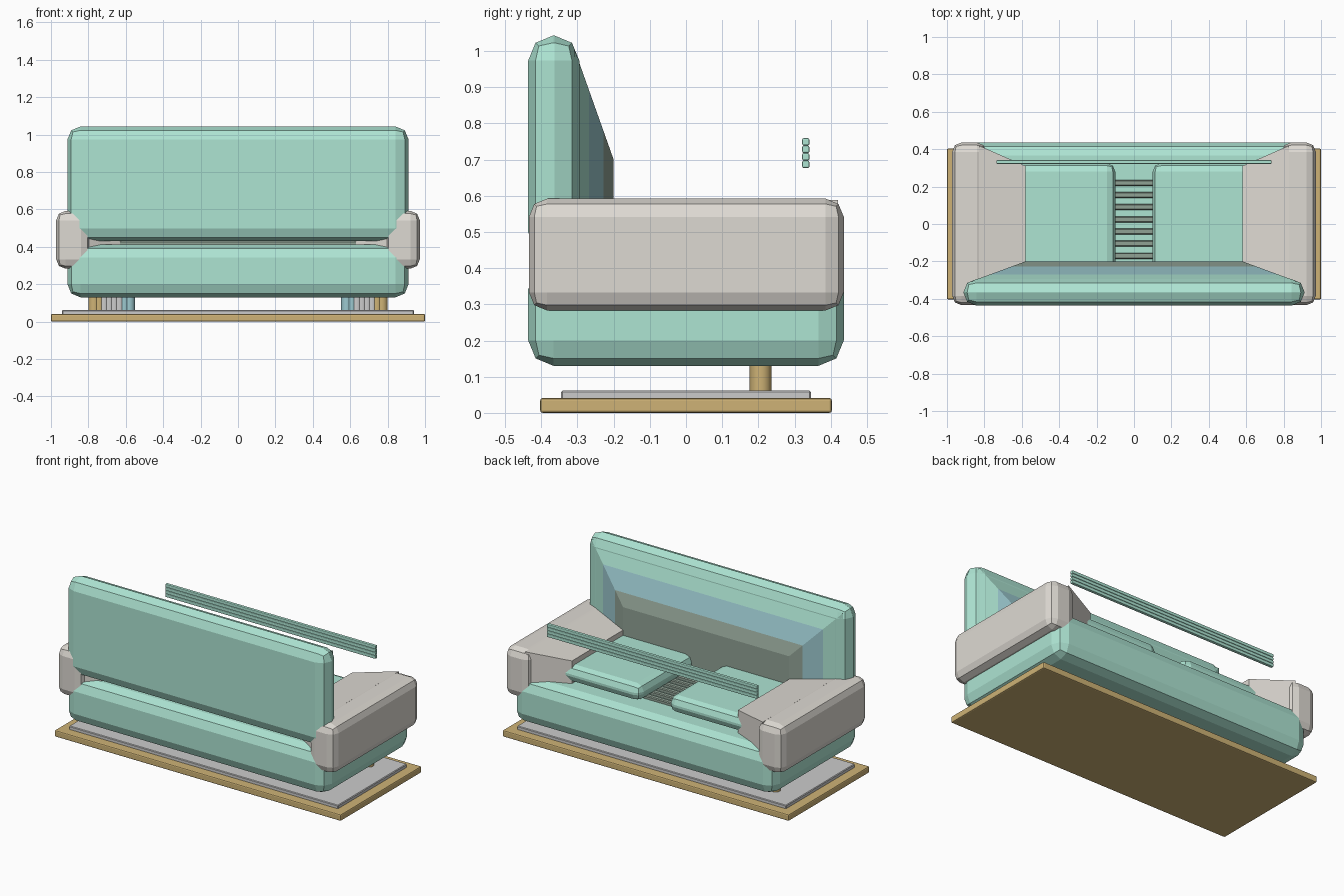
import bpy, bmesh

if "Cube" in bpy.data.objects:
    bpy.data.objects.remove(bpy.data.objects["Cube"])


def material(name, rgb):
    m = bpy.data.materials.new(name)
    m.diffuse_color = (*rgb, 1)
    m.use_nodes = True
    m.node_tree.nodes["Principled BSDF"].inputs["Base Color"].default_value = m.diffuse_color
    return m


MINT = material("mint_fabric", (0.42, 0.78, 0.65))
BLUE = material("blue_fabric", (0.33, 0.58, 0.62))
SAGE = material("sage_fabric", (0.28, 0.36, 0.30))
CREAM = material("cream_fabric", (0.73, 0.70, 0.65))
WOOD = material("wood", (0.62, 0.45, 0.18))


def finish(bm, name, mats):
    bmesh.ops.recalc_face_normals(bm, faces=bm.faces)
    me = bpy.data.meshes.new(name)
    bm.to_mesh(me)
    bm.free()
    for m in mats:
        me.materials.append(m)
    ob = bpy.data.objects.new(name, me)
    bpy.context.collection.objects.link(ob)
    return ob


def box(name, x, y, z, mat=None, bevel=0.0, seg=2):
    """Box from (min, max) ranges with rounded edges."""
    bm = bmesh.new()
    bmesh.ops.create_cube(bm, size=1)
    for v in bm.verts:
        for i, r in enumerate((x, y, z)):
            v.co[i] = r[0] if v.co[i] < 0 else r[1]
    if bevel:
        bmesh.ops.bevel(bm, geom=bm.edges[:], offset=bevel, segments=seg,
                        profile=0.5, affect='EDGES')
    return finish(bm, name, [mat] if mat else [])


def taper(name, start, end, axis, bands, mats):
    """Padded block shrinking between two boxes' end rectangles:
    start/end = (position, (u0, u1), (v0, v1))."""
    bm = bmesh.new()
    rings = []
    for k in range(bands + 1):
        t = k / bands
        mix = lambda a, b: a + (b - a) * t
        p = mix(start[0], end[0])
        u = [mix(a, b) for a, b in zip(start[1], end[1])]
        w = [mix(a, b) for a, b in zip(start[2], end[2])]
        ring = []
        for a, b in ((0, 0), (1, 0), (1, 1), (0, 1)):
            co = (p, u[a], w[b]) if axis == 'x' else (u[a], p, w[b])
            ring.append(bm.verts.new(co))
        rings.append(ring)
    bm.faces.new(rings[0])
    for k in range(bands):
        for i in range(4):
            j = (i + 1) % 4
            f = bm.faces.new((rings[k][i], rings[k][j],
                              rings[k + 1][j], rings[k + 1][i]))
            f.material_index = min(len(mats) - 1, k * len(mats) // bands)
    bm.faces.new(rings[-1]).material_index = len(mats) - 1
    return finish(bm, name, mats)


# Plinth: wooden board with a grey slab on top
box("base_board", (-1, 1), (-0.403, 0.403), (0, 0.041), WOOD, 0.007)
box("base_slab", (-0.94, 0.94), (-0.345, 0.345), (0.01, 0.062), None, 0.004, 1)

# Upholstered lower body
box("lower_body", (-0.912, 0.912), (-0.436, 0.436), (0.13, 0.412), MINT, 0.07)

# Backrest and its sloping inner padding
box("backrest", (-0.912, 0.912), (-0.436, -0.295), (0.43, 1.043), MINT, 0.069)
taper("backrest_padding", (-0.31, (-0.88, 0.88), (0.45, 1.01)),
      (-0.2, (-0.58, 0.58), (0.41, 0.70)), 'y', 8, [MINT, BLUE, SAGE])

# Slats under the cushions
for i in range(9):
    y = -0.3 + i * 0.065
    box(f"seat_slat_{i + 1}", (-0.77, 0.77), (y - 0.016, y + 0.016),
        (0.40, 0.432), SAGE, 0.005, 1)

for side, s in (("left", -1), ("right", 1)):
    # Arm with padding tapering inwards
    box(f"{side}_arm", sorted((s * 0.79, s * 0.972)), (-0.434, 0.436),
        (0.283, 0.592), CREAM, 0.05)
    taper(f"{side}_arm_padding", (s * 0.83, (-0.415, 0.42), (0.30, 0.588)),
          (s * 0.58, (-0.29, 0.31), (0.35, 0.555)), 'x', 8, [CREAM])
    # Seat cushion
    box(f"{side}_seat_cushion", sorted((s * 0.1, s * 0.70)), (-0.26, 0.325),
        (0.418, 0.522), MINT, 0.045)
    # Row of round feet
    for i in range(8):
        bm = bmesh.new()
        bmesh.ops.create_cone(bm, cap_ends=True, segments=16,
                              radius1=0.03, radius2=0.03, depth=0.16)
        bmesh.ops.translate(bm, verts=bm.verts,
                            vec=(s * (0.77 - i * 0.027), 0.206, 0.085))
        foot = finish(bm, f"{side}_foot_{i + 1}",
                      [WOOD] if i < 2 else [] if i < 6 else [BLUE])
        for p in foot.data.polygons:
            p.use_smooth = len(p.vertices) == 4

# Four thin rails above the seat front
for i in range(4):
    z = 0.687 + i * 0.0207
    box(f"upper_rail_{i + 1}", (-0.735, 0.735), (0.321, 0.341),
        (z - 0.01, z + 0.01), MINT, 0.004)
